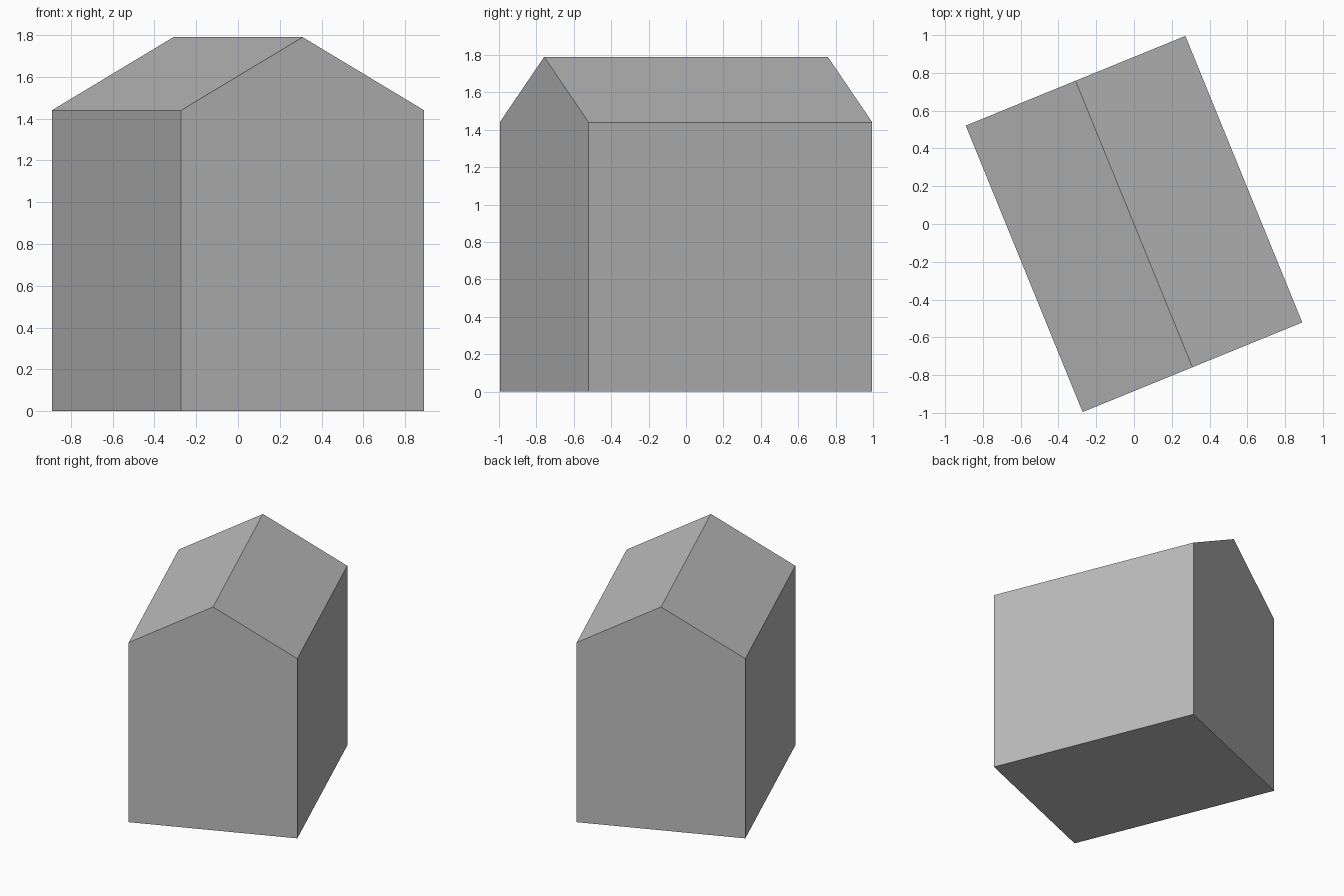
import bpy
import bmesh
from math import radians
from mathutils import Matrix, Vector

cube = bpy.data.objects.get("Cube")
if cube:
    bpy.data.objects.remove(cube, do_unlink=True)

WIDTH, LENGTH = 1.256, 1.638
EAVES, RIDGE = 1.44, 1.79
TURN = radians(22.2)

# Plain grey for the whole building
grey = bpy.data.materials.new("plain grey")
grey.use_nodes = True
colour = (0.5, 0.5, 0.5, 1)
grey.diffuse_color = colour
grey.node_tree.nodes["Principled BSDF"].inputs["Base Color"].default_value = colour

# Gable-end profile, extruded along the ridge
half = WIDTH / 2
profile = [(-half, 0), (half, 0), (half, EAVES), (0, RIDGE), (-half, EAVES)]
bm = bmesh.new()
gable = bm.faces.new([bm.verts.new((x, -LENGTH / 2, z)) for x, z in profile])
ext = bmesh.ops.extrude_face_region(bm, geom=[gable], use_keep_orig=True)
far = [v for v in ext["geom"] if isinstance(v, bmesh.types.BMVert)]
bmesh.ops.translate(bm, verts=far, vec=Vector((0, LENGTH, 0)))
bmesh.ops.recalc_face_normals(bm, faces=bm.faces)

# Turn the building on its plot
bmesh.ops.rotate(bm, verts=bm.verts, cent=(0, 0, 0), matrix=Matrix.Rotation(TURN, 3, "Z"))

mesh = bpy.data.meshes.new("gabled_building")
bm.to_mesh(mesh)
bm.free()
mesh.materials.append(grey)
building = bpy.data.objects.new("gabled_building", mesh)
bpy.context.collection.objects.link(building)
